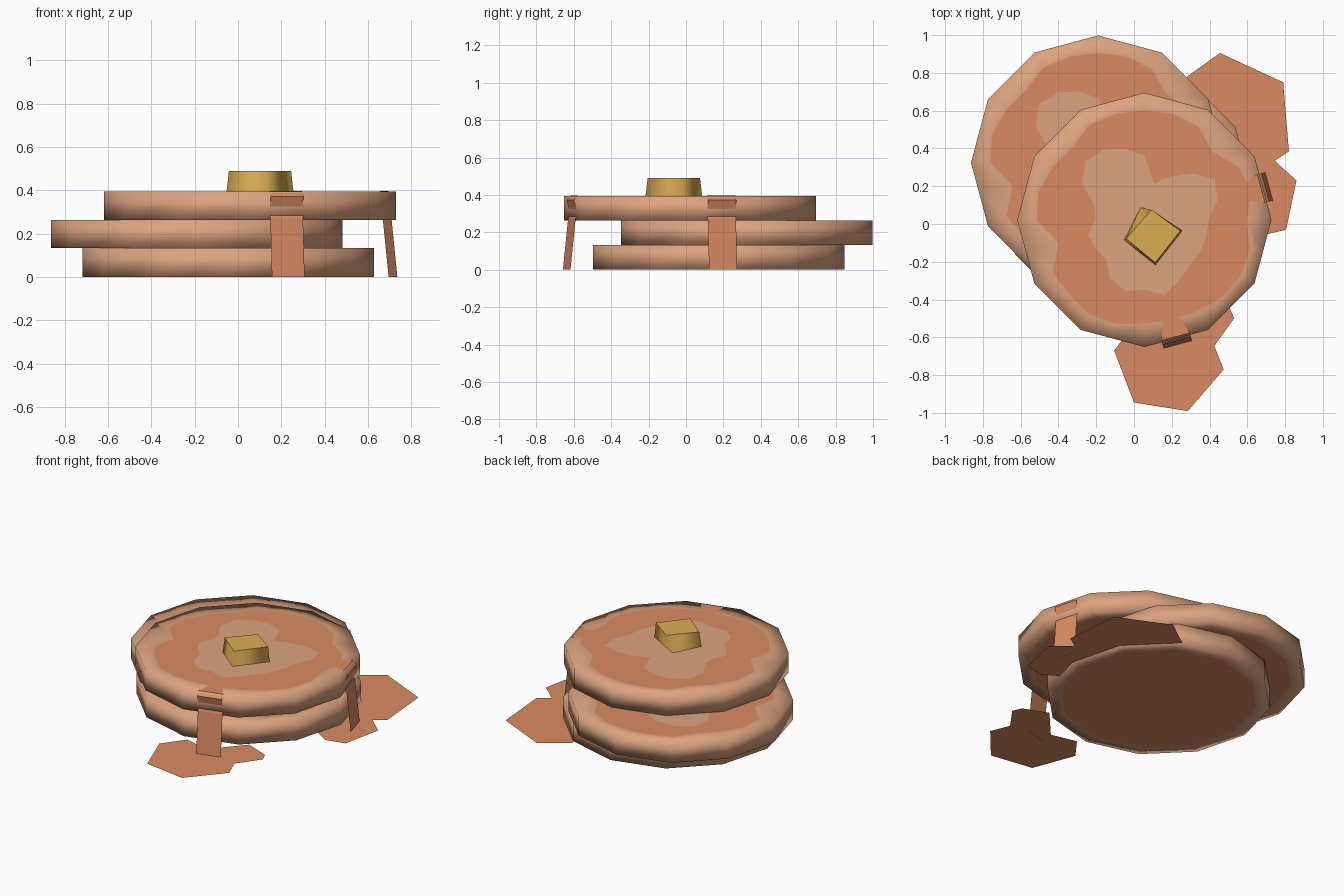
import bpy
import bmesh
from math import cos, sin, radians, pi

cube = bpy.data.objects.get("Cube")
if cube:
    bpy.data.objects.remove(cube, do_unlink=True)


def make_material(name, srgb):
    linear = [((c / 255 + 0.055) / 1.055) ** 2.4 for c in srgb] + [1.0]
    mat = bpy.data.materials.new(name)
    mat.use_nodes = True
    mat.diffuse_color = linear
    for node in mat.node_tree.nodes:
        if node.type == "BSDF_PRINCIPLED":
            node.inputs["Base Color"].default_value = linear
            node.inputs["Roughness"].default_value = 0.9
    return mat


BATTER = make_material("pale batter", (220, 163, 127))
SYRUP = make_material("syrup orange", (218, 139, 98))
BUTTER = make_material("butter yellow", (219, 172, 82))


def finish(name, bm, materials):
    mesh = bpy.data.meshes.new(name)
    bm.to_mesh(mesh)
    bm.free()
    obj = bpy.data.objects.new(name, mesh)
    bpy.context.collection.objects.link(obj)
    for mat in materials:
        mesh.materials.append(mat)
    return obj


def bridge(bm, lower, upper, index=0, smooth=True):
    """Join two closed rings of equal length with quads."""
    count = len(lower)
    for i in range(count):
        j = (i + 1) % count
        face = bm.faces.new((lower[i], lower[j], upper[j], upper[i]))
        face.material_index = index
        face.smooth = smooth


# Pancake outlines, in hundredths, one radius every fifteen degrees
STEPS = 24
RADIUS = 0.673
BROWNED = [54, 59, 57, 51, 57, 58, 58, 58, 58, 54, 56, 58,
           57, 47, 56, 56, 58, 57, 55, 55, 56, 58, 59, 58]
PALE_SPOT = [34, 40, 43, 35, 26, 20, 34, 39, 43, 44, 38, 27,
             26, 31, 30, 29, 36, 39, 37, 41, 37, 34, 34, 34]
# Twelve-sided rim, with a point halfway along every side
RIM = [RADIUS if i % 2 == 0 else RADIUS * cos(pi / 12) for i in range(STEPS)]


def pancake(name, x, y, bottom, top):
    bm = bmesh.new()

    def ring(radii, z):
        return [bm.verts.new((x + r * cos(2 * pi * i / STEPS),
                              y + r * sin(2 * pi * i / STEPS), z))
                for i, r in enumerate(radii)]

    under = ring([r * 0.88 for r in RIM], bottom)
    low, high = ring(RIM, bottom), ring(RIM, top)
    browned = ring([r / 100 for r in BROWNED], top)
    spot = ring([r / 100 for r in PALE_SPOT], top)
    bridge(bm, under, low)
    bridge(bm, low, high)
    bridge(bm, high, browned)
    bridge(bm, browned, spot, index=1)
    centre = bm.verts.new((x, y, top))
    for i in range(STEPS):
        bm.faces.new((spot[i], spot[(i + 1) % STEPS], centre)).smooth = True
    base = bm.faces.new(under[::-1])
    base.material_index = 1
    base.smooth = True
    return finish(name, bm, [BATTER, SYRUP])


TOP_X, TOP_Y, TOP_Z = 0.055, 0.022, 0.394
pancake("bottom_pancake", -0.045, 0.175, 0.0, 0.133)
pancake("middle_pancake", -0.19, 0.325, 0.133, 0.263)
pancake("top_pancake", TOP_X, TOP_Y, 0.263, TOP_Z)


# Syrup drips: a ribbon over the rim, ending in a point on the top
DRIP_PROFILE = [(0.683, 0.0), (0.655, 0.27), (0.645, 0.3),
                (0.65, 0.325), (0.664, 0.372), (0.64, TOP_Z + 0.003)]


def drip(name, degrees):
    bm = bmesh.new()
    c, s = cos(radians(degrees)), sin(radians(degrees))

    def point(out, side, z):
        return bm.verts.new((TOP_X + out * c - side * s,
                             TOP_Y + out * s + side * c, z))

    half = 0.078
    pairs = [(point(d, -half, z), point(d, half, z)) for d, z in DRIP_PROFILE]
    for (a, b), (d, e) in zip(pairs, pairs[1:]):
        bm.faces.new((a, b, e, d))
    tip = point(0.443, 0.0, TOP_Z + 0.003)
    bm.faces.new((*pairs[-1], tip))
    return finish(name, bm, [SYRUP])


drip("front_syrup_drip", -75)
drip("left_syrup_drip", 15)


# Syrup puddles on the plate level
def puddle(name, outline):
    bm = bmesh.new()
    face = bm.faces.new([bm.verts.new((x, y, 0.001)) for x, y in outline])
    bmesh.ops.recalc_face_normals(bm, faces=[face])
    face.normal_update()
    if face.normal.z < 0:
        face.normal_flip()
    return finish(name, bm, [SYRUP])


puddle("front_syrup_puddle", [
    (0, -0.53), (-0.105, -0.67), (0, -0.945), (0.285, -0.99), (0.475, -0.77),
    (0.425, -0.645), (0.53, -0.5), (0.505, -0.44), (0.345, -0.375), (0.17, -0.57)])
puddle("left_syrup_puddle", [
    (0.28, 0.78), (0.455, 0.905), (0.79, 0.75), (0.82, 0.385), (0.745, 0.335),
    (0.86, 0.23), (0.805, -0.03), (0.68, -0.06), (0.5, 0.05), (0.4, 0.4)])


# Butter pat: a slightly lopsided tapered block
def butter_pat():
    bm = bmesh.new()
    base = [(-0.053, -0.085), (0.113, -0.217), (0.256, -0.036), (0.035, 0.087)]
    lid = [(-0.042, -0.078), (0.113, -0.205), (0.245, -0.036), (0.093, 0.075)]
    low = [bm.verts.new((x, y, TOP_Z - 0.004)) for x, y in base]
    high = [bm.verts.new((x, y, 0.49)) for x, y in lid]
    bridge(bm, low, high)
    bm.faces.new(high)
    bm.faces.new(low[::-1])
    return finish("butter_pat", bm, [BUTTER])


butter_pat()
